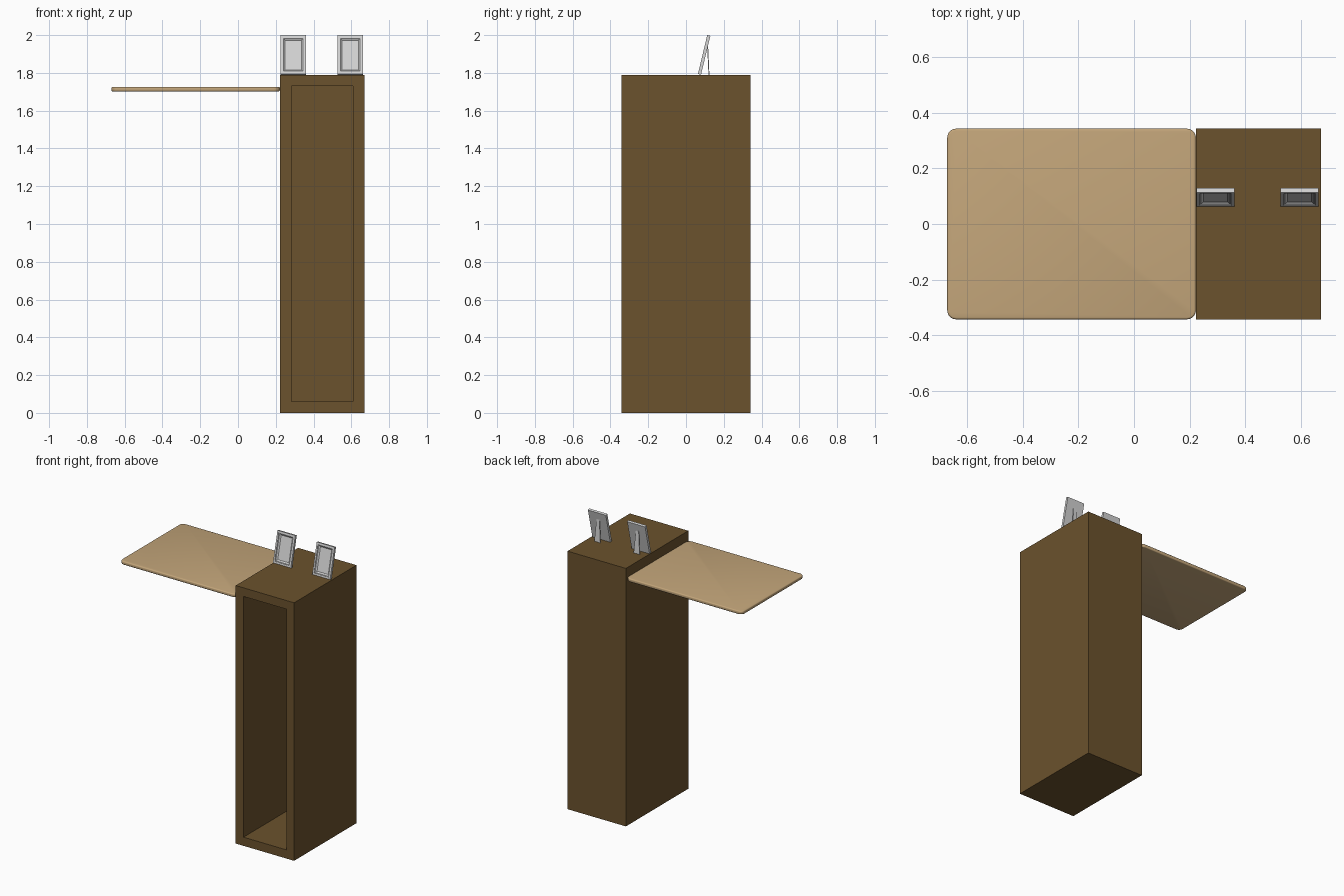
import bpy, bmesh, math
from mathutils import Matrix, Vector

if "Cube" in bpy.data.objects:
    bpy.data.objects.remove(bpy.data.objects["Cube"])


def material(name, rgb):
    m = bpy.data.materials.new(name)
    m.diffuse_color = (*rgb, 1)
    m.use_nodes = True
    m.node_tree.nodes["Principled BSDF"].inputs["Base Color"].default_value = m.diffuse_color
    return m


DARK = material("dark wood", (0.147, 0.084, 0.026))
LIGHT = material("light wood", (0.55, 0.38, 0.195))
GREY = material("light grey", (0.66, 0.66, 0.66))


def finish(bm, name, mat):
    me = bpy.data.meshes.new(name)
    bmesh.ops.recalc_face_normals(bm, faces=bm.faces[:])
    bm.to_mesh(me)
    bm.free()
    me.materials.append(mat)
    ob = bpy.data.objects.new(name, me)
    bpy.context.collection.objects.link(ob)
    return ob


def box(lo, hi):
    bm = bmesh.new()
    lo, hi = Vector(lo), Vector(hi)
    bmesh.ops.create_cube(bm, size=1, matrix=Matrix.Translation((lo + hi) / 2)
                          @ Matrix.Diagonal((*(hi - lo), 1)))
    return bm


def carve_front(bm, steps):
    """Inset the -y face by each (border, depth) step in turn."""
    bm.normal_update()
    face = min(bm.faces, key=lambda f: f.calc_center_median().y)
    for border, depth in steps:
        bmesh.ops.inset_individual(bm, faces=[face], thickness=border,
                                   use_even_offset=True)
        for v in face.verts:
            v.co.y += depth


# Cabinet: box with a deep open front
bm = box((0.222, -0.342, 0), (0.67, 0.342, 1.79))
carve_front(bm, [(0.06, 0), (0.0002, 0.624)])
finish(bm, "cabinet", DARK)

# Side board: rounded corners and softened edges
bm = box((-0.67, -0.342, 1.702), (0.222, 0.342, 1.726))
upright = [e for e in bm.edges if abs(e.verts[0].co.z - e.verts[1].co.z) > 0.01]
bmesh.ops.bevel(bm, geom=upright, offset=0.032, segments=6, profile=0.5, affect='EDGES')
rims = [e for e in bm.edges if abs(e.verts[0].co.z - e.verts[1].co.z) < 0.001]
bmesh.ops.bevel(bm, geom=rims, offset=0.007, segments=3, profile=0.5, affect='EDGES')
board = finish(bm, "side_board", LIGHT)
bpy.context.view_layer.objects.active = board
board.select_set(True)
bpy.ops.object.shade_smooth_by_angle(angle=math.radians(40))

# Picture frames leaning back on struts
W, H, T = 0.137, 0.212, 0.017
TILT = math.radians(-13.5)
for side, cx in (("left", 0.2925), ("right", 0.594)):
    bm = box((-W / 2, 0, 0), (W / 2, T, H))
    carve_front(bm, [(0.012, 0), (0.0005, 0.004), (0.004, 0), (0.009, 0.007)])
    bm.transform(Matrix.Translation((cx, 0.063, 1.794)) @ Matrix.Rotation(TILT, 4, 'X'))
    finish(bm, side + "_picture_frame", GREY)

    # Strut: thin plate, wider at the foot
    bm = box((-0.5, 0, 1.79), (0.5, 0.005, 1.945))
    for v in bm.verts:
        top = v.co.z > 1.9
        v.co.x = cx + v.co.x * (0.022 if top else 0.046)
        v.co.y += 0.112 if top else 0.119
    finish(bm, side + "_frame_strut", GREY)
